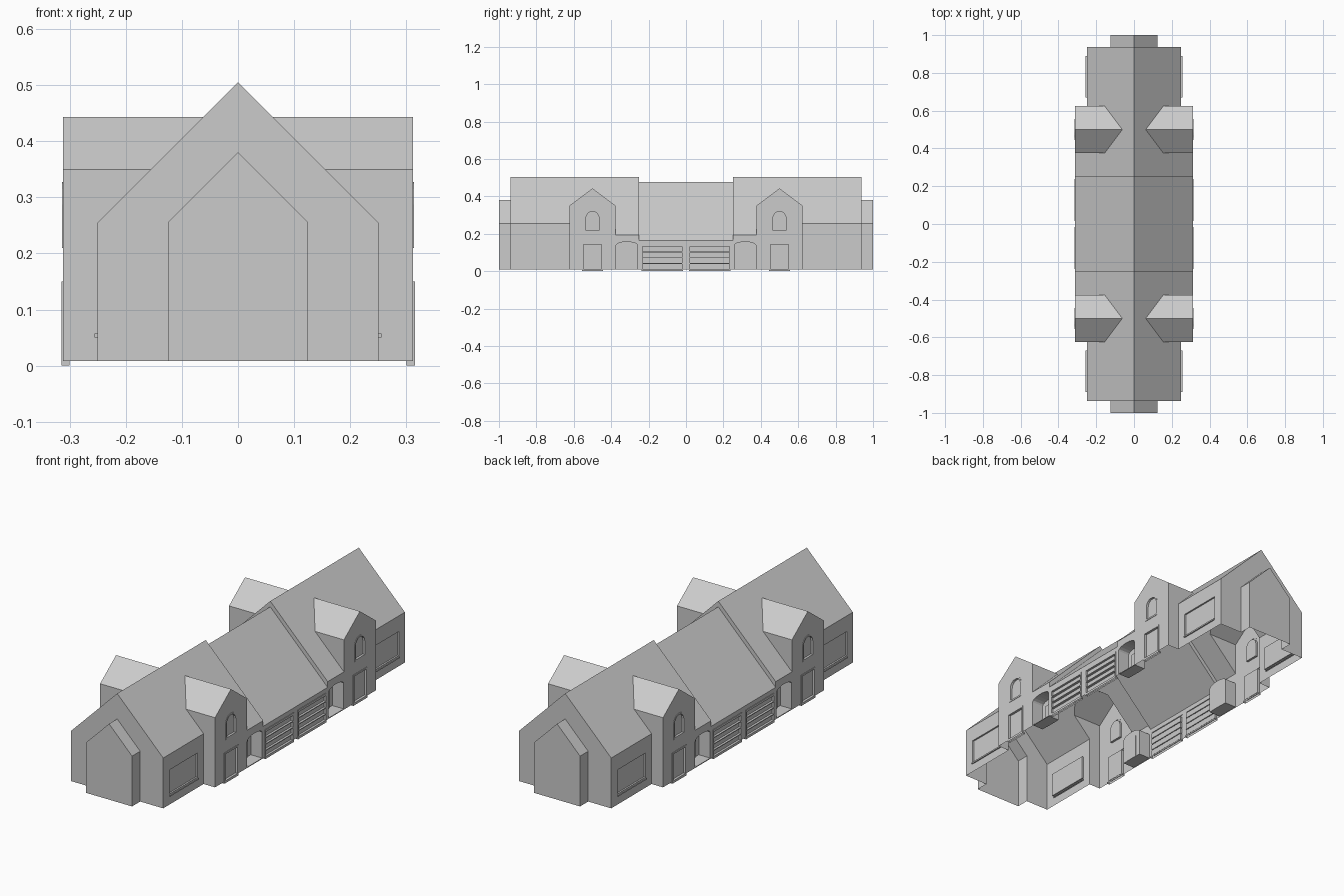
import bpy, bmesh, math

if "Cube" in bpy.data.objects:
    bpy.data.objects.remove(bpy.data.objects["Cube"])

BASE = 0.008          # bottom edge of the walls
SIDE = 0.312          # outer side wall
WING = 0.25           # narrow wing wall


def solid(name, prisms):
    """Mesh of closed prisms: (profile, axis, start, end).
    axis 'y': profile is (x, z); axis 'x': profile is (y, z)."""
    bm = bmesh.new()
    for prof, axis, a, b in prisms:
        def at(p, t):
            return (p[0], t, p[1]) if axis == 'y' else (t, p[0], p[1])
        v0 = [bm.verts.new(at(p, a)) for p in prof]
        v1 = [bm.verts.new(at(p, b)) for p in prof]
        n = len(prof)
        bm.faces.new(v0)
        bm.faces.new(v1)
        for i in range(n):
            j = (i + 1) % n
            bm.faces.new((v0[i], v0[j], v1[j], v1[i]))
    bmesh.ops.recalc_face_normals(bm, faces=bm.faces)
    me = bpy.data.meshes.new(name)
    bm.to_mesh(me)
    bm.free()
    ob = bpy.data.objects.new(name, me)
    bpy.context.collection.objects.link(ob)
    return ob


def gable(half, eave, ridge, mid=0.0):
    return [(mid - half, BASE), (mid + half, BASE), (mid + half, eave),
            (mid, ridge), (mid - half, eave)]


def rect(a0, a1, z0, z1):
    return [(a0, z0), (a1, z0), (a1, z1), (a0, z1)]


def arch(a0, a1, z0, spring, top, n=8):
    c, r = (a0 + a1) / 2, (a1 - a0) / 2
    return [(a0, z0), (a1, z0)] + [
        (c + r * math.cos(math.pi * i / n),
         spring + (top - spring) * math.sin(math.pi * i / n)) for i in range(n + 1)]


def four(profile, x0, x1):
    """Side-wall prism repeated on both sides and both ends."""
    out = []
    for sx in (1, -1):
        for sy in (1, -1):
            out.append(([(p[0] * sy, p[1]) for p in profile], 'x', sx * x0, sx * x1))
    return out


def ends(profile, y0, y1):
    return [(profile, 'y', s * y0, s * y1) for s in (1, -1)]


def combine(ob, other, op):
    m = ob.modifiers.new(op, 'BOOLEAN')
    m.object, m.operation, m.solver = other, op, 'EXACT'
    bpy.context.view_layer.objects.active = ob
    bpy.ops.object.modifier_apply(modifier=m.name)
    bpy.data.objects.remove(other)


# main volumes
house = solid("house_shell", [(gable(SIDE, 0.165, 0.477), 'y', -0.25, 0.25)])
volumes = [
    ("porch_sections", ends(gable(SIDE, 0.193, 0.505), 0.25, 0.5)),
    ("wings", ends(gable(WING, 0.255, 0.505), 0.5, 0.937)),
    ("end_bays", ends(gable(0.125, 0.255, 0.38), 0.9, 1.0)),
    ("cross_gables", [(gable(0.124, 0.35, 0.443, s * 0.5), 'x', -SIDE, SIDE)
                      for s in (1, -1)]),
]
# raised frames and sills
garage = (0.022, 0.232)
trim = four(rect(garage[0] - 0.006, garage[1] + 0.006, 0.0, 0.143), 0.30, 0.315)
trim += four(rect(0.445, 0.555, 0.0, 0.15), 0.30, 0.315)
trim += four(arch(0.458, 0.542, 0.21, 0.287, 0.327), 0.30, 0.314)
trim += four(rect(0.67, 0.89, 0.05, 0.057), 0.24, 0.256)
volumes.append(("trim", trim))
for name, prisms in volumes:
    combine(house, solid(name, prisms), 'UNION')

# recesses: garage door panels, gable doors, windows, porches
cuts = []
for i in range(4):
    z = 0.012 + i * 0.031
    cuts += four(rect(*garage, z, z + 0.027), 0.304, 0.33)
cuts += four(rect(0.453, 0.547, 0.012, 0.142), 0.303, 0.33)
cuts += four(arch(0.465, 0.535, 0.218, 0.285, 0.319), 0.303, 0.33)
cuts += four(rect(0.67, 0.89, 0.06, 0.178), 0.242, 0.27)
cuts += four(arch(0.258, 0.374, 0.012, 0.138, 0.157), 0.25, 0.33)
combine(house, solid("recess_cutters", cuts), 'DIFFERENCE')

# open underside
bm = bmesh.new()
bm.from_mesh(house.data)
bm.normal_update()
under = [f for f in bm.faces
         if f.normal.z < -0.9 and all(v.co.z < BASE + 0.001 for v in f.verts)]
bmesh.ops.delete(bm, geom=under, context='FACES')
bm.to_mesh(house.data)
bm.free()

# doors inside the porches
solid("porch_doors", four(rect(0.285, 0.347, 0.012, 0.125), 0.249, 0.254))
